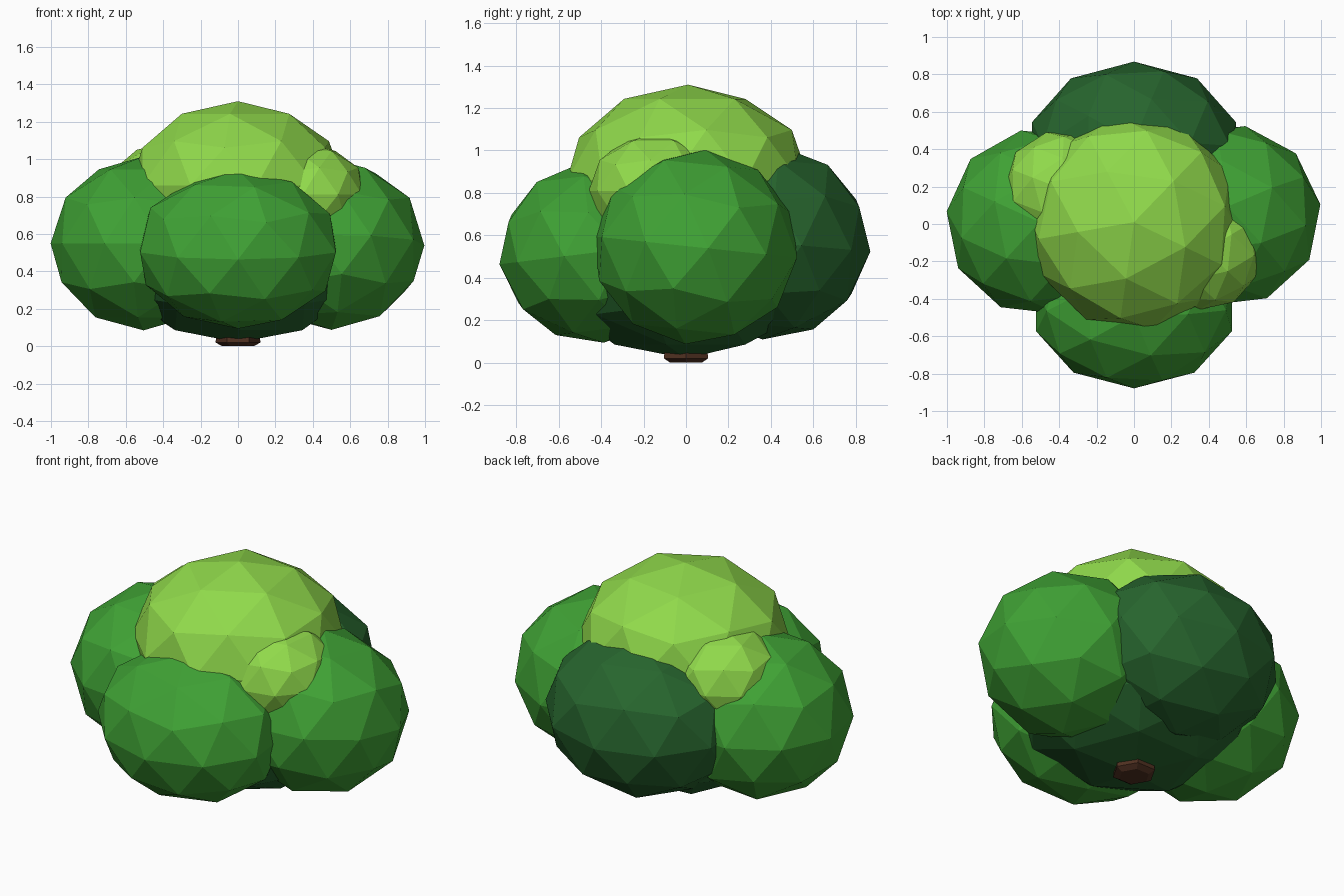
import bpy
from math import radians

if "Cube" in bpy.data.objects:
    bpy.data.objects.remove(bpy.data.objects["Cube"])


def material(name, rgb):
    m = bpy.data.materials.new(name)
    m.diffuse_color = (*rgb, 1)
    m.use_nodes = True
    m.node_tree.nodes["Principled BSDF"].inputs["Base Color"].default_value = m.diffuse_color
    return m


dark = material("dark_leaf", (0.02, 0.13, 0.027))
mid = material("mid_leaf", (0.05, 0.36, 0.035))
light = material("light_leaf", (0.28, 0.70, 0.07))
bark = material("bark", (0.08, 0.03, 0.015))


def clump(name, loc, size, mat, tilt=0, turn=0):
    """Faceted leaf ball: turned about its own axis, squashed, then tilted about x."""
    bpy.ops.mesh.primitive_ico_sphere_add(subdivisions=2, radius=1)
    ob = bpy.context.object
    ob.rotation_euler.z = radians(turn)
    bpy.ops.object.transform_apply(location=False, rotation=True, scale=False)
    ob.name = name
    ob.location = loc
    ob.scale = size
    ob.rotation_euler.x = radians(tilt)
    ob.data.materials.append(mat)


# Inner mass and the four surrounding clumps
clump("core_leaves", (0, 0, 0.46), (0.68, 0.64, 0.44), dark, turn=20)
clump("front_leaves", (0, -0.438, 0.518), (0.55, 0.444, 0.427), mid, tilt=7)
clump("back_leaves", (0, 0.40, 0.565), (0.573, 0.47, 0.457), dark, tilt=-5)
clump("left_leaves", (-0.505, 0.01, 0.55), (0.50, 0.50, 0.465), mid, turn=11.5)
clump("right_leaves", (0.50, 0.045, 0.545), (0.50, 0.49, 0.46), mid, tilt=-6, turn=25)

# Bright crown and its two small side tufts
clump("crown_leaves", (0, 0.01, 0.86), (0.58, 0.58, 0.45), light, turn=46)
clump("left_tuft", (-0.39, 0.19, 0.82), (0.31, 0.31, 0.27), light, turn=15)
clump("right_tuft", (0.38, -0.14, 0.81), (0.31, 0.32, 0.275), light, turn=30)

# Trunk stub, flaring just above the ground
for name, r1, r2, z0, z1 in (("trunk_foot", 0.085, 0.12, 0, 0.02),
                             ("trunk", 0.12, 0.09, 0.02, 0.35)):
    bpy.ops.mesh.primitive_cone_add(vertices=6, radius1=r1, radius2=r2, depth=z1 - z0,
                                    location=(0, 0, (z0 + z1) / 2),
                                    rotation=(0, 0, radians(30)))
    bpy.context.object.name = name
    bpy.context.object.data.materials.append(bark)
